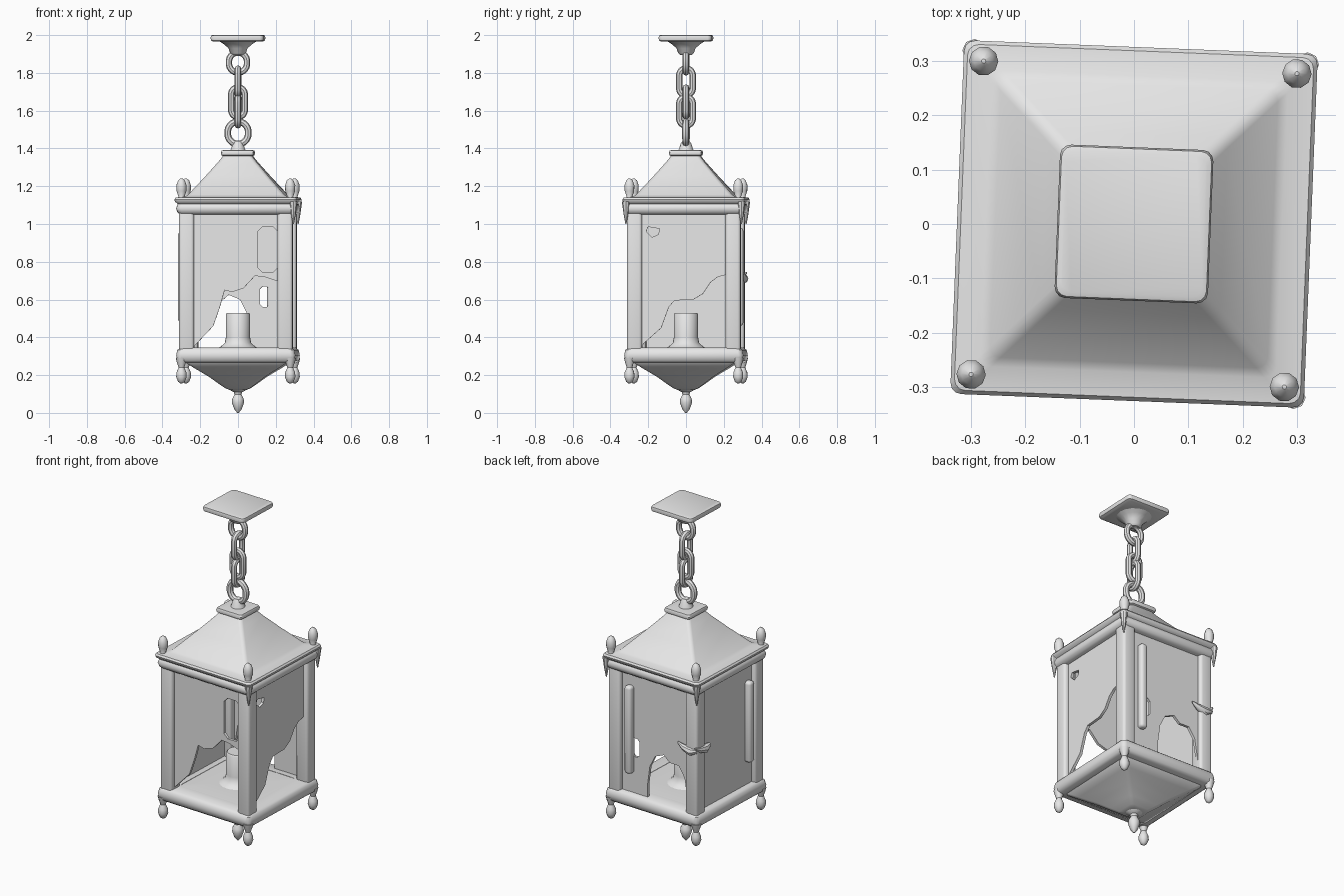
import bpy, bmesh, math
from mathutils import Matrix, Vector

if "Cube" in bpy.data.objects:
    bpy.data.objects.remove(bpy.data.objects["Cube"])

TWIST = Matrix.Rotation(math.radians(-2.3), 4, 'Z')   # whole lantern hangs slightly turned
metal = bpy.data.materials.new("grey_metal")
metal.diffuse_color = (0.8, 0.8, 0.8, 1)
metal.use_nodes = True
metal.node_tree.nodes["Principled BSDF"].inputs["Base Color"].default_value = metal.diffuse_color


def finish(name, mesh, mat=Matrix(), angle=40):
    mesh.transform(TWIST @ mat)
    mesh.materials.clear()
    mesh.materials.append(metal)
    ob = bpy.data.objects.new(name, mesh)
    bpy.context.collection.objects.link(ob)
    bpy.ops.object.select_all(action='DESELECT')
    ob.select_set(True)
    bpy.context.view_layer.objects.active = ob
    bpy.ops.object.shade_smooth_by_angle(angle=math.radians(angle))
    return ob


def skin(name, rings, closed=False, mat=Matrix(), angle=40):
    """Join equal point rings into a surface, capped unless closed."""
    bm = bmesh.new()
    vs = [[bm.verts.new(p) for p in r] for r in rings]
    n = len(vs[0])
    for i in range(len(vs) if closed else len(vs) - 1):
        a, b = vs[i], vs[(i + 1) % len(vs)]
        for j in range(n):
            bm.faces.new((a[j], a[(j + 1) % n], b[(j + 1) % n], b[j]))
    if not closed:
        bm.faces.new(vs[0])
        bm.faces.new(vs[-1])
    bmesh.ops.recalc_face_normals(bm, faces=bm.faces)
    me = bpy.data.meshes.new(name)
    bm.to_mesh(me)
    bm.free()
    return finish(name, me, mat, angle)


def square(h, z, c=0.02):
    """Rounded square ring of half width h."""
    c = min(c, h * 0.4)
    pts = []
    for k in range(4):
        cx, cy = [(1, 1), (-1, 1), (-1, -1), (1, -1)][k]
        for s in range(4):
            a = math.radians(90 * k + 30 * s)
            pts.append((cx * (h - c) + c * math.cos(a), cy * (h - c) + c * math.sin(a), z))
    return pts


def loft(name, profile, closed=False, c=0.02):
    return skin(name, [square(h, z, c) for h, z in profile], closed)


def lathe(name, profile, x=0, y=0, n=16):
    rings = [[(x + r * math.cos(2 * math.pi * i / n), y + r * math.sin(2 * math.pi * i / n), z)
              for i in range(n)] for r, z in profile]
    return skin(name, rings)


def link(name, z0, z1, w, turn, r=0.017):
    """Oval chain link between heights z0 and z1."""
    rx, rz, zc, rings = w / 2 - r, (z1 - z0) / 2 - r, (z0 + z1) / 2, []
    straight = max(rz - rx, 0)
    for i in range(24):
        a = 2 * math.pi * (i + 0.5) / 24
        d = Vector((math.cos(a), 0, math.sin(a)))
        p = Vector((rx * d.x, 0, min(rx, rz) * d.z + math.copysign(straight, d.z) + zc))
        rings.append([p + r * (math.cos(t) * d + math.sin(t) * Vector((0, 1, 0)))
                      for t in [2 * math.pi * k / 8 for k in range(8)]])
    skin(name, rings, True, Matrix.Rotation(math.radians(turn), 4, 'Z'))


def box(name, center, size, bevel=0.012, mat=Matrix()):
    bm = bmesh.new()
    bmesh.ops.create_cube(bm, size=1)
    bmesh.ops.scale(bm, vec=size, verts=bm.verts)
    bmesh.ops.bevel(bm, geom=bm.edges[:], offset=bevel, segments=3, profile=0.5, affect='EDGES')
    bmesh.ops.translate(bm, vec=center, verts=bm.verts)
    me = bpy.data.meshes.new(name)
    bm.to_mesh(me)
    bm.free()
    return finish(name, me, mat)


def panel(name, turn, outline, holes=()):
    """Thin side panel; outline and holes are (across, height) points."""
    cu = bpy.data.curves.new(name, 'CURVE')
    cu.dimensions = '2D'
    cu.fill_mode = 'BOTH'
    cu.extrude = 0.008
    for pts in [outline, *holes]:
        sp = cu.splines.new('POLY')
        sp.points.add(len(pts) - 1)
        for p, (u, z) in zip(sp.points, pts):
            p.co = (u, z, 0, 1)
        sp.use_cyclic_u = True
    tmp = bpy.data.objects.new(name + "_outline", cu)
    bpy.context.collection.objects.link(tmp)
    dg = bpy.context.evaluated_depsgraph_get()
    me = bpy.data.meshes.new_from_object(tmp.evaluated_get(dg))
    bpy.data.objects.remove(tmp)
    stand = (Matrix.Rotation(math.radians(turn), 4, 'Z') @ Matrix.Translation((0, -0.268, 0))
             @ Matrix.Rotation(math.pi / 2, 4, 'X'))
    return finish(name, me, stand, 30)


def slot(u0, u1, z0, z1, c=0.02):
    return [(u0 + c, z0), (u1 - c, z0), (u1, z0 + c), (u1, z1 - c),
            (u1 - c, z1), (u0 + c, z1), (u0, z1 - c), (u0, z0 + c)]


# Ceiling plate with its trumpet-shaped underside
loft("ceiling_plate", [(0.125, 1.965), (0.138, 1.972), (0.141, 1.985), (0.138, 1.997), (0.13, 2.0)])
lathe("ceiling_trumpet", [(0.03, 1.895), (0.042, 1.905), (0.05, 1.93), (0.075, 1.952), (0.1, 1.968)])

# Chain
link("chain_ring_top", 1.785, 1.925, 0.13, 0)
link("chain_link_upper", 1.665, 1.84, 0.105, 90)
link("chain_link_middle", 1.55, 1.74, 0.105, 0)
link("chain_link_lower", 1.505, 1.69, 0.105, 90)
link("chain_ring_bottom", 1.405, 1.56, 0.145, 0, 0.018)
lathe("ring_base", [(0.045, 1.38), (0.036, 1.4), (0.028, 1.425), (0.018, 1.44)])

# Roof
loft("roof_collar", [(0.068, 1.355), (0.085, 1.365), (0.088, 1.378), (0.083, 1.39), (0.06, 1.392)], c=0.012)
loft("roof", [(0.3, 1.1), (0.322, 1.118), (0.325, 1.13), (0.318, 1.14), (0.272, 1.145),
              (0.255, 1.155), (0.165, 1.255), (0.1, 1.33), (0.07, 1.37)])

# Top and bottom rails of the frame
for name, z0, z1 in (("bottom_rail", 0.265, 0.345), ("top_rail", 1.05, 1.115)):
    loft(name, [(0.225, z0), (0.295, z0), (0.31, z0 + 0.012), (0.316, (z0 + z1) / 2),
                (0.31, z1 - 0.012), (0.295, z1), (0.225, z1)], True, 0.025)

# Floor and tapered underside
loft("floor", [(0.27, 0.3), (0.27, 0.34), (0.2, 0.345), (0.1, 0.345)])
loft("underside", [(0.27, 0.285), (0.262, 0.262), (0.22, 0.235), (0.15, 0.192), (0.1, 0.155),
                   (0.065, 0.13), (0.045, 0.122)])
lathe("bottom_finial", [(0.004, 0.0), (0.02, 0.02), (0.032, 0.055), (0.03, 0.075), (0.018, 0.098),
                        (0.022, 0.11), (0.045, 0.122), (0.06, 0.14)])

# Candle holder
lathe("candle", [(0.11, 0.34), (0.09, 0.352), (0.07, 0.37), (0.064, 0.4), (0.064, 0.522), (0.058, 0.53)], n=24)

# Corner posts and finials
for sx in (-1, 1):
    for sy in (-1, 1):
        x, y = 0.288 * sx, 0.288 * sy
        box("corner_post", (0.261 * sx, 0.261 * sy, 0.7), (0.08, 0.08, 0.8), 0.016)
        lathe("upper_finial", [(0.026, 1.12), (0.016, 1.145), (0.026, 1.175), (0.027, 1.205),
                               (0.018, 1.23), (0.004, 1.242)], x, y, 10)
        lathe("lower_finial", [(0.004, 0.155), (0.018, 0.165), (0.028, 0.19), (0.026, 0.215),
                               (0.015, 0.24), (0.025, 0.27), (0.03, 0.29)], x, y, 10)
        # Pointed drips below the eaves
        if (sx, sy) != (-1, -1):
            lathe("eave_drip", [(0.003, 1.0), (0.012, 1.05), (0.022, 1.12)], 0.306 * sx, 0.306 * sy, 8)

# Side panels with torn openings
L, R, T, B = -0.24, 0.24, 1.08, 0.33
panel("front_panel", 0,
      [(L, B), (-0.215, 0.36), (-0.12, 0.46), (-0.085, 0.56), (-0.06, 0.65), (-0.02, 0.64),
       (0.04, 0.66), (0.1, 0.725), (0.15, 0.72), (R, 0.69), (R, T), (L, T)],
      [slot(0.115, 0.222, 0.745, 0.985, 0.025)])
panel("right_panel", 90,
      [(L, B), (-0.21, 0.37), (-0.12, 0.45), (-0.08, 0.56), (-0.05, 0.595), (0.05, 0.6),
       (0.1, 0.63), (0.14, 0.69), (0.18, 0.72), (R, 0.735), (R, T), (L, T)],
      [[(-0.2, 0.96), (-0.17, 0.93), (-0.135, 0.945), (-0.13, 0.975), (-0.19, 0.985)]])
panel("back_panel", 180,
      [(L, B), (-0.05, B), (-0.05, 0.42), (-0.035, 0.53), (0.0, 0.6), (0.06, 0.625), (0.1, 0.59),
       (0.16, 0.59), (0.2, 0.53), (0.225, 0.38), (0.235, B), (R, B), (R, T), (L, T)],
      [slot(-0.155, -0.105, 0.56, 0.67, 0.015)])
panel("left_panel", 270, [(L, B), (R, B), (R, T), (L, T)])

# Upright bars on the back and left panels
box("back_bar", (-0.165, -0.285, 0.72), (0.045, 0.05, 0.52), 0.016, Matrix.Rotation(math.pi, 4, 'Z'))
box("left_bar", (0.185, -0.285, 0.72), (0.045, 0.05, 0.48), 0.016, Matrix.Rotation(-math.pi / 2, 4, 'Z'))

# Small thorn wrapped around the back left post
for name, turn, u in (("thorn_back", 180, 0.24), ("thorn_left", 270, -0.24)):
    rings = [[(u + s, -0.295 + r * math.cos(a), 0.71 + lift + r * math.sin(a))
              for a in [math.pi * k / 4 for k in range(8)]]
             for s, r, lift in ((-0.07, 0.006, 0.03), (-0.03, 0.018, 0.01), (0.02, 0.025, 0), (0.06, 0.012, 0.01))]
    skin(name, rings, False, Matrix.Rotation(math.radians(turn), 4, 'Z'))
